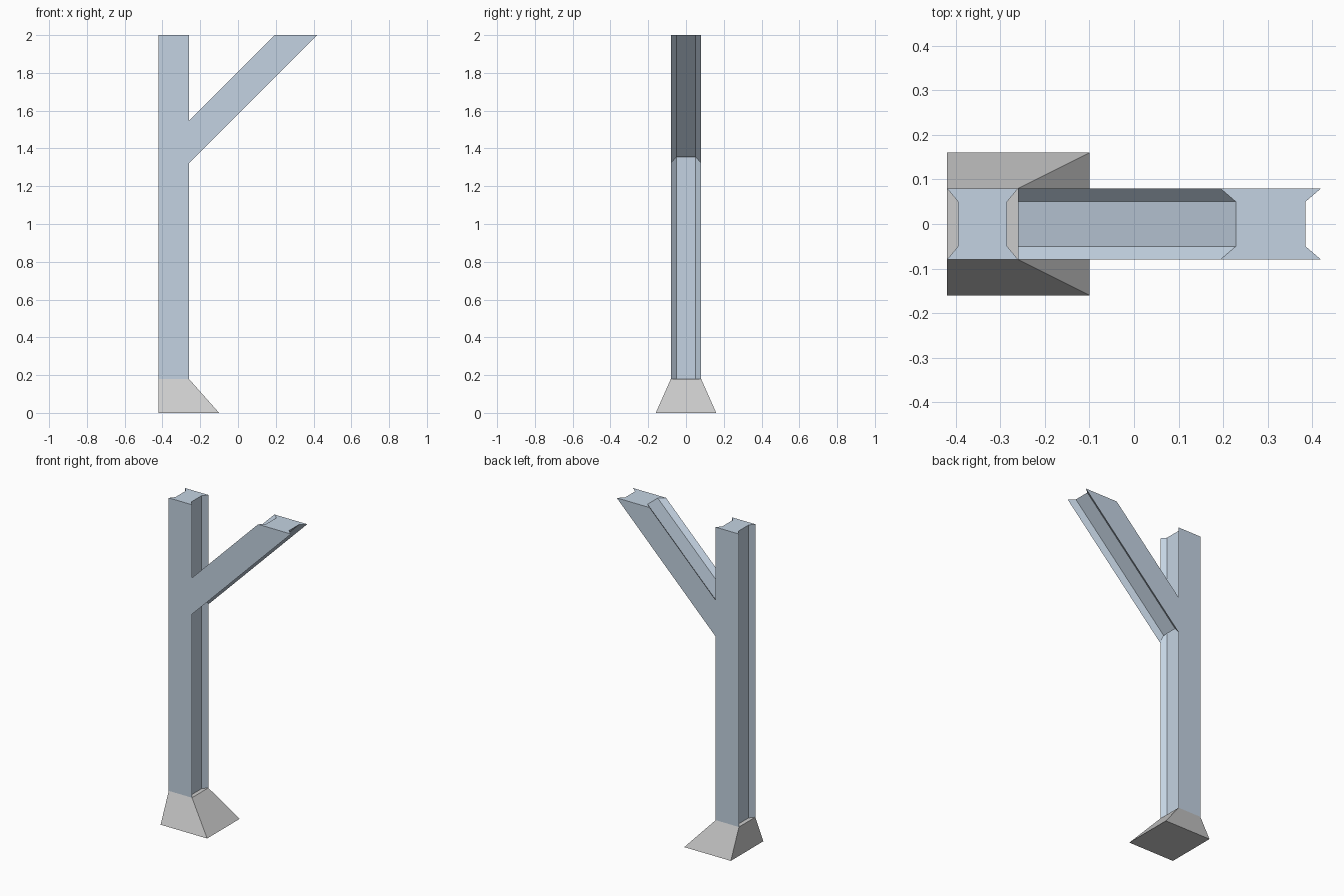
import bpy, bmesh
from mathutils import Vector

if "Cube" in bpy.data.objects:
    bpy.data.objects.remove(bpy.data.objects["Cube"])

steel = bpy.data.materials.new("blue_steel")
steel.diffuse_color = (0.55, 0.65, 0.76, 1)
steel.use_nodes = True
steel.node_tree.nodes["Principled BSDF"].inputs["Base Color"].default_value = steel.diffuse_color


def loft(name, bottom, top, mat=None):
    """Solid between two matching outlines, with both ends capped."""
    bm = bmesh.new()
    a = [bm.verts.new(p) for p in bottom]
    b = [bm.verts.new(p) for p in top]
    n = len(a)
    bm.faces.new(a[::-1])
    bm.faces.new(b)
    for i in range(n):
        j = (i + 1) % n
        bm.faces.new((a[i], a[j], b[j], b[i]))
    bmesh.ops.recalc_face_normals(bm, faces=bm.faces)
    me = bpy.data.meshes.new(name)
    bm.to_mesh(me)
    bm.free()
    if mat:
        me.materials.append(mat)
    ob = bpy.data.objects.new(name, me)
    bpy.context.collection.objects.link(ob)
    return ob


def rectangle(x0, x1, y, z):
    return [Vector(p) for p in ((x0, -y, z), (x1, -y, z), (x1, y, z), (x0, y, z))]


# Beam section: square with a shallow tapered groove in two opposite sides
def section(x0, x1, groove, z):
    pts = [(x0, -0.08), (x1, -0.08), (x1 - groove, -0.05), (x1 - groove, 0.05),
           (x1, 0.08), (x0, 0.08), (x0 + groove, 0.05), (x0 + groove, -0.05)]
    return [Vector((x, y, z)) for x, y in pts]


LEFT, RIGHT, TOP, FOOT = -0.42, -0.26, 2.0, 0.18

# Concrete footing, flush with the post on its left side
loft("footing", rectangle(LEFT, -0.10, 0.16, 0), rectangle(LEFT, RIGHT, 0.08, FOOT))

# Upright post
loft("post", section(LEFT, RIGHT, 0.025, FOOT), section(LEFT, RIGHT, 0.025, TOP), steel)

# 45 degree arm: level cut at the top, upright cut where it meets the post
arm_top = section(0.194, 0.42, 0.035, TOP)
arm_end = [Vector((RIGHT, p.y, TOP - (p.x - RIGHT))) for p in arm_top]
loft("slanted_arm", arm_end, arm_top, steel)
